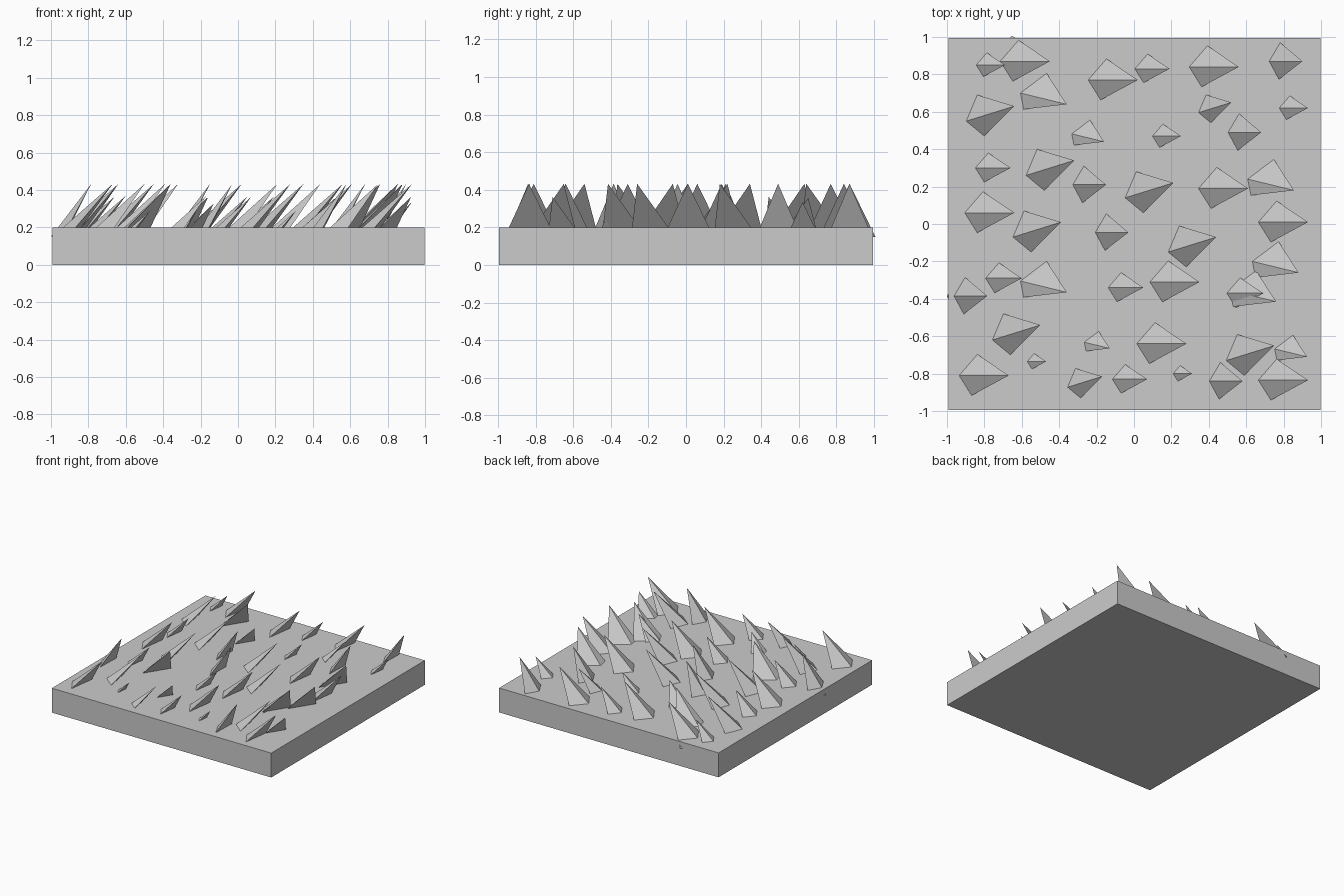
import bpy, bmesh

if "Cube" in bpy.data.objects:
    bpy.data.objects.remove(bpy.data.objects["Cube"])

TOP = 0.2        # slab top height
HEIGHT = 0.232   # full-size spike height above the slab
SINK = 1.215     # spikes continue below the slab surface

# Base corners (ridge, back, front) at slab level, relative to the tip
SHAPES = {
    "straight": [(-.265, 0), (-.167, .113), (-.198, -.107)],
    "left_turn": [(-.257, -.08), (-.198, .06), (-.16, -.16)],
    "right_turn": [(-.247, .06), (-.107, .166), (-.23, -.027)],
    "steep": [(-.177, 0), (-.118, .1), (-.125, -.097)],
}

# Tip x, tip y, scale for every spike
SPIKES = {
    "straight": [
        (-.69, .85, .58), (-.45, .87, 1), (.02, .77, 1), (.19, .83, .7),
        (.56, .84, 1), (.25, .47, .57), (.93, .62, .58), (-.66, .30, .71),
        (-.64, .06, 1), (.61, .19, 1), (.93, .01, 1), (-.6, -.29, .73),
        (.05, -.34, .71), (.35, -.31, 1), (-.47, -.735, .38), (.28, -.64, 1),
        (-.67, -.81, 1), (.07, -.83, .7), (.31, -.80, .38), (.93, -.835, 1),
        (.69, -.37, .73)],
    "left_turn": [
        (-.64, .63, 1), (-.32, .34, 1), (.21, .22, 1), (-.39, .01, 1),
        (.44, -.07, 1), (-.5, -.54, 1), (.75, -.65, 1), (-.17, -.815, .72),
        (.52, .65, .68)],
    "right_turn": [
        (-.36, .64, 1), (-.16, .44, .7), (.855, .18, 1), (-.36, -.365, 1),
        (.88, -.26, 1), (.76, -.415, 1), (-.13, -.665, .55), (.925, -.71, .7)],
    "steep": [
        (.9, .87, 1), (.68, .49, 1), (-.15, .21, 1), (-.03, -.045, 1),
        (-.785, -.385, 1), (.58, -.84, 1)],
}


def add_object(name, bm):
    bmesh.ops.recalc_face_normals(bm, faces=bm.faces)
    mesh = bpy.data.meshes.new(name)
    bm.to_mesh(mesh)
    bm.free()
    bpy.context.collection.objects.link(bpy.data.objects.new(name, mesh))


def add_spike(bm, shape, x, y, s):
    """Leaning three-sided pyramid whose base is sunk into the slab."""
    tip_z = TOP + HEIGHT * s
    k = s * SINK
    tip = bm.verts.new((x, y, tip_z))
    base = [bm.verts.new((x + dx * k, y + dy * k, tip_z - HEIGHT * k))
            for dx, dy in shape]
    bm.faces.new(base)
    for i in range(3):
        bm.faces.new((base[i], base[(i + 1) % 3], tip))


# Square slab
bpy.ops.mesh.primitive_cube_add(size=1, location=(0.003, 0, TOP / 2))
slab = bpy.context.object
slab.name = "slab"
slab.scale = (1.99, 1.99, TOP)

# Spikes, one object per lean direction
for kind, rows in SPIKES.items():
    bm = bmesh.new()
    for x, y, s in rows:
        add_spike(bm, SHAPES[kind], x, y, s)
    add_object(kind + "_spikes", bm)
